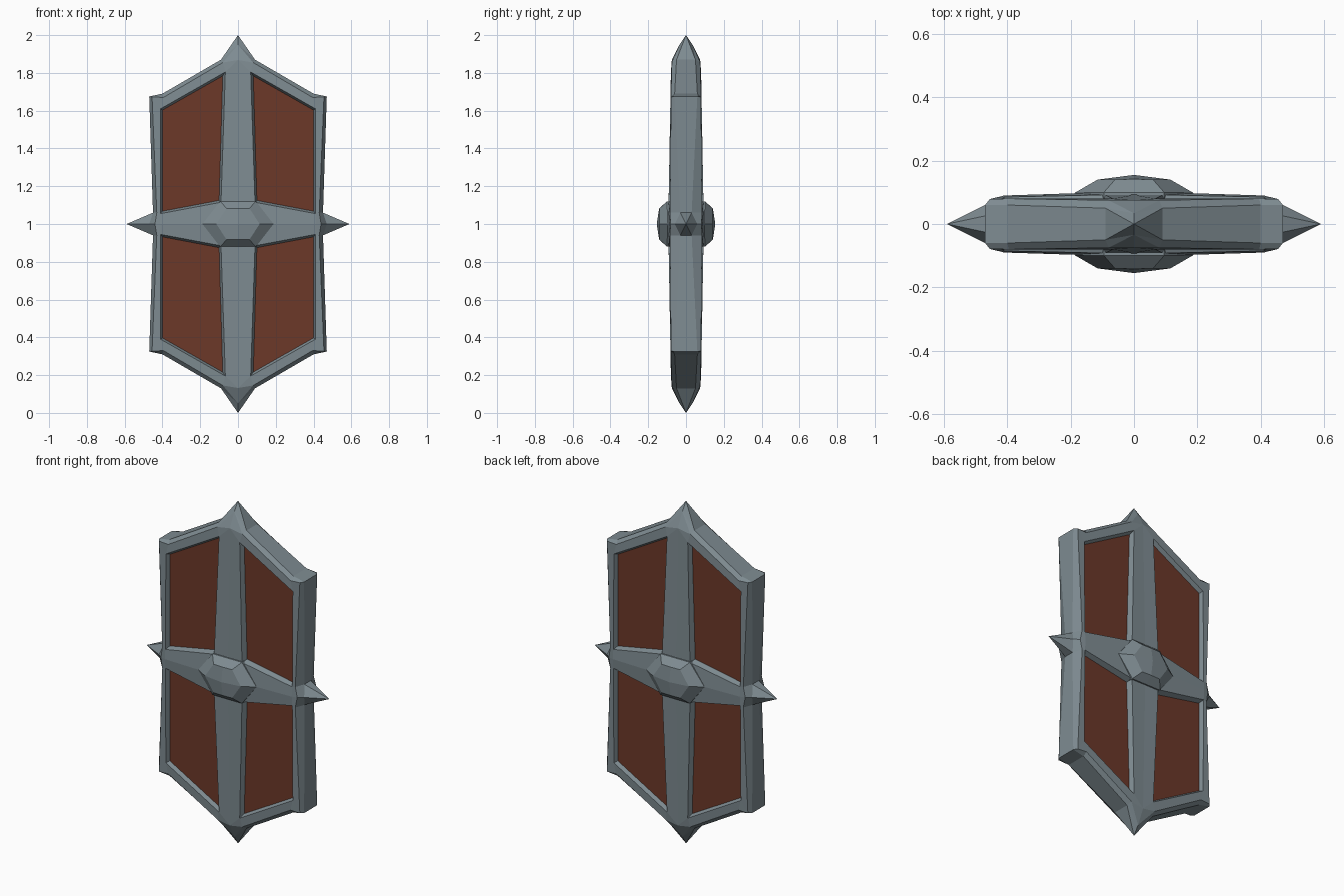
import bpy, bmesh
from itertools import product
from mathutils import Vector

cube = bpy.data.objects.get("Cube")
if cube:
    bpy.data.objects.remove(cube, do_unlink=True)


def material(name, rgb):
    m = bpy.data.materials.new(name)
    m.use_nodes = True
    m.diffuse_color = (*rgb, 1)
    bsdf = next(n for n in m.node_tree.nodes if n.type == "BSDF_PRINCIPLED")
    bsdf.inputs["Base Color"].default_value = (*rgb, 1)
    bsdf.inputs["Roughness"].default_value = 0.6
    return m


steel = material("steel", (0.21, 0.26, 0.285))
leather = material("brown_leather", (0.15, 0.04, 0.022))


def mirrored_part(name, points, faces, mat):
    """Build one octant (x, height from middle, depth) and mirror it on all axes."""
    bm = bmesh.new()
    for sx, sy, sz in product((1, -1), repeat=3):
        v = {k: bm.verts.new((sx * x, sy * d, sz * h)) for k, (x, h, d) in points.items()}
        for f in faces:
            bm.faces.new([v[k] for k in f.split()])
    bmesh.ops.remove_doubles(bm, verts=bm.verts, dist=0.0005)
    bmesh.ops.recalc_face_normals(bm, faces=bm.faces)
    bm.normal_update()
    # Each front or back face must point away from the middle plane
    for f in bm.faces:
        c = f.calc_center_median()
        if abs(f.normal.y) > 0.9 and f.normal.y * c.y < 0:
            f.normal_flip()
    mesh = bpy.data.meshes.new(name)
    bm.to_mesh(mesh)
    bm.free()
    mesh.materials.append(mat)
    obj = bpy.data.objects.new(name, mesh)
    obj.location.z = 1
    bpy.context.collection.objects.link(obj)
    return obj


# Opening in the frame, and the smaller recessed panel inside it
opening = {
    "o1": (0.09, 0.115, 0.092), "o2": (0.41, 0.055, 0.085),
    "o3": (0.41, 0.61, 0.08), "o4": (0.067, 0.805, 0.08),
}
panel = {
    "p1": (0.1, 0.125, 0.058), "p2": (0.4, 0.068, 0.058),
    "p3": (0.4, 0.603, 0.058), "p4": (0.081, 0.784, 0.058),
}

# Outer frame: front edge f, side edge s, its middle line m, and ridges
rim = {
    "f1": (0.43, 0.06, 0.085), "f2": (0.455, 0.673, 0.079),
    "f3": (0.395, 0.67, 0.08), "f4": (0.08, 0.855, 0.075),
    "f5": (0, 0.868, 0.075), "f6": (0, 0.95, 0.034),
    "s1": (0.45, 0.06, 0.03), "s2": (0.47, 0.675, 0.06),
    "s3": (0.4, 0.69, 0.06), "s4": (0.09, 0.87, 0.05),
    "top_tip": (0, 1, 0), "side_tip": (0.59, 0, 0),
    "c0": (0, 0, 0.103), "c1": (0, 0.125, 0.092),
    "r0": (0.41, 0, 0.09), "r1": (0.44, 0, 0.082), "r2": (0.47, 0, 0.06),
}
for i in "1234":
    x, h, d = rim["s" + i]
    rim["m" + i] = (x, h, 0)

frame_faces = [
    # cross bars and front of the rim
    "o1 o2 r0 c0", "o1 c0 c1", "c1 f5 o4 o1", "o4 f5 f4", "o4 f4 f3 o3",
    "o3 f3 f2", "o3 f2 f1 o2", "o2 f1 r1 r0",
    # spikes
    "f4 f5 f6", "f4 f6 s4", "s4 f6 top_tip", "s4 top_tip m4",
    "f1 s1 r2 r1", "s1 side_tip r2", "s1 m1 side_tip",
]
for a, b in ("12", "23", "34"):
    frame_faces += [f"f{a} f{b} s{b} s{a}", f"s{a} s{b} m{b} m{a}"]
for a, b in ("12", "23", "34", "41"):
    frame_faces.append(f"o{a} o{b} p{b} p{a}")

mirrored_part("frame", {**opening, **panel, **rim}, frame_faces, steel)
mirrored_part("recessed_panels", panel, ["p1 p2 p3 p4"], leather)

# Hexagonal boss on both sides
boss = {
    "base_side": (0.188, 0, 0.098), "base_corner": (0.095, 0.12, 0.1), "base_mid": (0, 0.12, 0.1),
    "cap_side": (0.115, 0, 0.14), "cap_corner": (0.06, 0.083, 0.14), "cap_mid": (0, 0.083, 0.142),
    "peak": (0, 0, 0.155),
    "root_side": (0.188, 0, 0.07), "root_corner": (0.095, 0.12, 0.07), "root_mid": (0, 0.12, 0.07),
}
mirrored_part("boss", boss, [
    "base_side base_corner cap_corner cap_side",
    "base_corner base_mid cap_mid cap_corner",
    "cap_side cap_corner cap_mid peak",
    "root_side root_corner base_corner base_side",
    "root_corner root_mid base_mid base_corner",
], steel)
